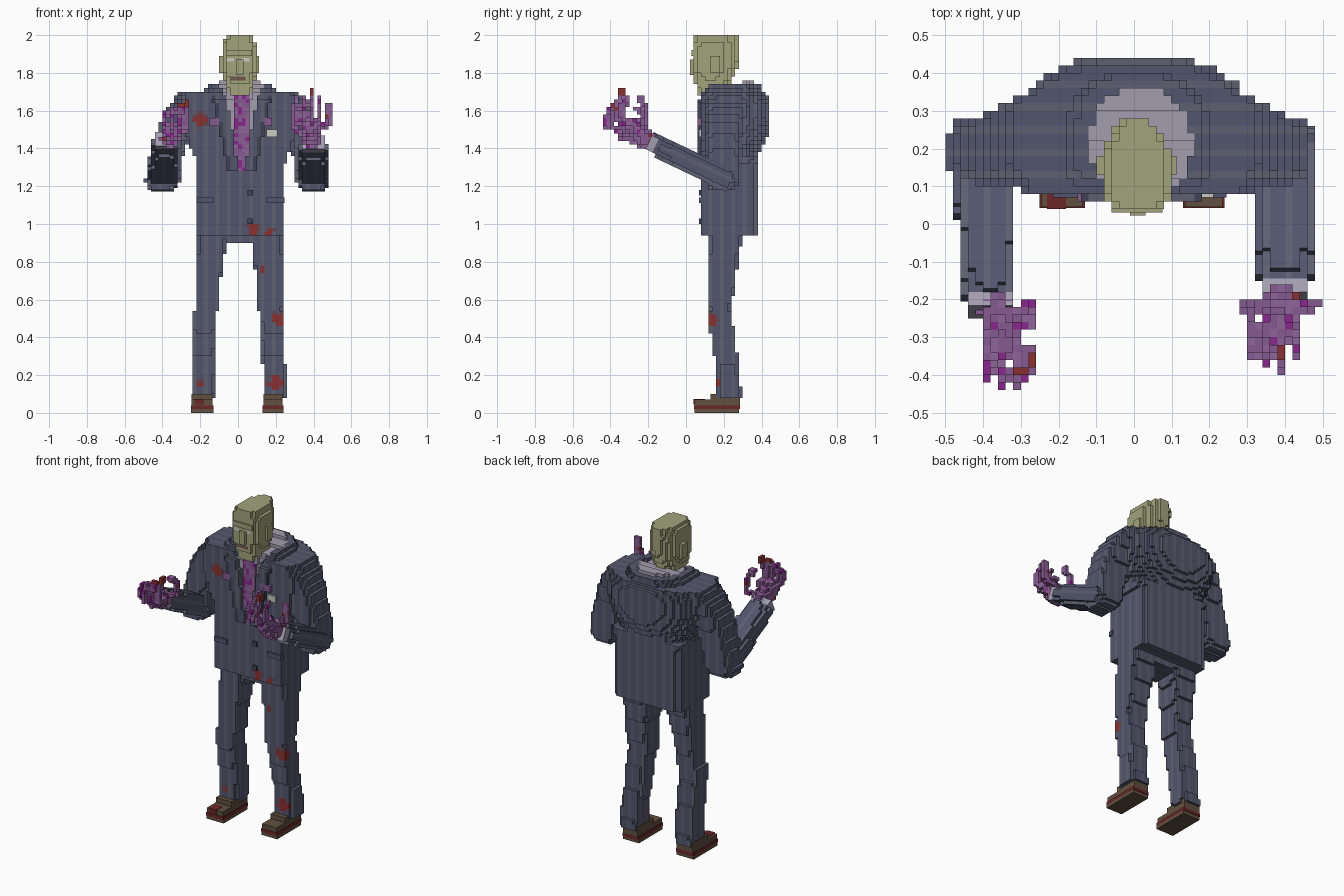
import bpy, random
from math import radians
from mathutils import Matrix, Vector

if "Cube" in bpy.data.objects:
    bpy.data.objects.remove(bpy.data.objects["Cube"])

random.seed(4)
S = 0.02  # voxel size
COL = dict(suit=(.085, .09, .15), stripe=(.11, .115, .165), skin=(.36, .37, .2), shirt=(.36, .34, .43),
           purple=(.24, .1, .28), bright=(.25, .02, .27), lilac=(.28, .13, .32), blood=(.25, .03, .03),
           stain=(.13, .06, .08), shoe=(.12, .08, .05), sole=(.15, .02, .02), mouth=(.16, .1, .07),
           white=(.6, .6, .55), dark=(.05, .055, .09))
MATS = {}
for key, c in COL.items():
    MATS[key] = bpy.data.materials.new(key)
    MATS[key].diffuse_color = (*c, 1)
NAMES = list(COL)
DIRS = {(1, 0, 0): [(1, 0, 0), (1, 1, 0), (1, 1, 1), (1, 0, 1)],
        (-1, 0, 0): [(0, 0, 0), (0, 0, 1), (0, 1, 1), (0, 1, 0)],
        (0, 1, 0): [(0, 1, 0), (0, 1, 1), (1, 1, 1), (1, 1, 0)],
        (0, -1, 0): [(0, 0, 0), (1, 0, 0), (1, 0, 1), (0, 0, 1)],
        (0, 0, 1): [(0, 0, 1), (1, 0, 1), (1, 1, 1), (0, 1, 1)],
        (0, 0, -1): [(0, 0, 0), (0, 1, 0), (1, 1, 0), (1, 0, 0)]}


def build(name, cells, matrix=Matrix()):
    """Mesh of the exposed voxel faces; cells maps (i, j, k) to a colour name."""
    index, faces, mats = {}, [], []
    for (i, j, k), col in cells.items():
        for d, corners in DIRS.items():
            if (i + d[0], j + d[1], k + d[2]) in cells:
                continue
            faces.append([index.setdefault((i + a, j + b, k + c), len(index)) for a, b, c in corners])
            pin = col == "suit" and (i if d[1] else j) % 3 == 0  # pinstripes
            mats.append(NAMES.index("stripe" if pin else col))
    me = bpy.data.meshes.new(name)
    me.from_pydata([matrix @ (Vector(v) * S) for v in index], [], faces)
    for n in NAMES:
        me.materials.append(MATS[n])
    me.polygons.foreach_set("material_index", mats)
    ob = bpy.data.objects.new(name, me)
    bpy.context.collection.objects.link(ob)
    return ob


def loft(sections, colour, front=6, back=lambda z: 6):
    """Voxels inside sections (z, x0, x1, y0, y1); front/back set the corner squareness."""
    cells = {}
    for k in range(round(sections[0][0] / S), round(sections[-1][0] / S)):
        z = (k + .5) * S
        for a, b in zip(sections, sections[1:]):
            if z <= b[0]:
                break
        t = max(0, min(1, (z - a[0]) / (b[0] - a[0])))
        x0, x1, y0, y1 = [p + (q - p) * t for p, q in zip(a[1:], b[1:])]
        for i in range(int(x0 / S) - 2, int(x1 / S) + 2):
            for j in range(int(y0 / S) - 2, int(y1 / S) + 2):
                x, y = (i + .5) * S, (j + .5) * S
                u, v = (2 * x - x0 - x1) / (x1 - x0), (2 * y - y0 - y1) / (y1 - y0)
                p = front if v < 0 else back(z)
                if abs(u) ** p + abs(v) ** p <= 1:
                    col = colour(x, y, z)
                    if col:
                        cells[i, j, k] = col
    return cells


def box(name, x0, x1, y0, y1, z0, z1, col):
    bpy.ops.mesh.primitive_cube_add(size=1, location=((x0 + x1) / 2, (y0 + y1) / 2, (z0 + z1) / 2))
    ob = bpy.context.object
    ob.name, ob.scale = name, (x1 - x0, y1 - y0, z1 - z0)
    ob.data.materials.append(MATS[col])


SPOTS = [(.22, .12, .49, .05), (.2, .16, .16, .05), (-.2, .16, .15, .03), (.08, .08, .97, .04),
         (.17, .08, .95, .03), (-.2, .1, 1.55, .045), (.13, .12, .76, .025)]


def suit(x, y, z):
    for sx, sy, sz, r in SPOTS:
        d = (Vector((x, y, z)) - Vector((sx, sy, sz))).length / r
        if d < random.uniform(.6, 1.1):
            return "blood" if d < .75 else "stain"
    return "suit"


# jacket with raised lapels, neck opening, recessed shirt and tie
def jacket_colour(x, y, z):
    if z > 1.68 and ((x - .017) / .135) ** 2 + ((y - .21) / .155) ** 2 < 1:
        return None
    if y < .14 and z > 1.28:
        off, w = abs(x - .02), .1 * (z - 1.28) / .45
        if off < .032 and off < w + .01 and z < 1.69:
            return None if y < .08 else random.choice(["purple", "purple", "bright", "lilac"])
        if off < w:
            return None if y < .1 else "shirt"
        if off < w + .07 and z < 1.68:
            return "dark" if off > w + .05 else suit(x, y, z)
    return None if y < .085 and z < 1.7 else suit(x, y, z)


build("jacket", loft([(.94, -.215, .25, .06, .375), (1.32, -.215, .25, .06, .375),
                      (1.4, -.25, .28, .06, .395), (1.46, -.28, .3, .06, .43),
                      (1.56, -.31, .32, .06, .45), (1.64, -.31, .32, .065, .45),
                      (1.7, -.29, .3, .08, .425), (1.705, -.18, .2, .09, .41), (1.74, -.14, .17, .12, .4)],
                     jacket_colour, 10, lambda z: 10 if z < 1.36 else 2.2))
for x0, x1, z, n in ((-.215, -.13, 1.11, "left"), (.15, .245, 1.11, "right")):
    box(n + "_pocket_flap", x0, x1, .07, .1, z, z + .03, "suit")
for z in (1.0, 1.15):
    box("jacket_button", .05, .08, .07, .1, z, z + .03, "dark")
box("pocket_square", .15, .21, .07, .1, 1.46, 1.5, "white")
for x0, x1 in ((.11, .18), (-.15, -.1)):
    box("lapel_flower", x0, x1, .06, .1, 1.52, 1.56, "purple")

# shirt collar, lower towards the front
build("shirt_collar", loft([(1.66, -.12, .155, .08, .36), (1.78, -.12, .155, .08, .36)],
                           lambda x, y, z: "shirt" if z < 1.7 + .22 * (y - .08) else None,
                           2.5, lambda z: 2.2))


# head: jaw, face and tapering skull
def skin(x, y, z):
    if y < .07 and 1.76 < z < 1.78 and abs(x) < .05:
        return "mouth"
    if y < .07 and 1.86 < z < 1.88 and .02 < abs(x - .005) < .06:
        return "white"
    return "skin"


build("head", loft([(1.66, -.06, .08, .09, .22), (1.7, -.06, .08, .06, .23), (1.76, -.07, .09, .045, .245),
                    (1.82, -.085, .1, .04, .27), (1.94, -.085, .1, .04, .285),
                    (1.97, -.075, .085, .04, .285), (2.0, -.06, .075, .045, .28)], skin, 4, lambda z: 1.8))
box("nose", -.01, .03, .022, .06, 1.79, 1.87, "skin")
box("brow", -.06, .075, .03, .06, 1.89, 1.92, "skin")
box("left_ear", -.1, -.06, .13, .18, 1.8, 1.89, "skin")
box("right_ear", .07, .112, .13, .18, 1.8, 1.89, "skin")

# trousers
build("trouser_seat", loft([(.9, -.05, .08, .12, .29), (.94, -.12, .15, .12, .3), (1.0, -.2, .24, .12, .31)], suit))
LEG = [(.08, -.25, -.13, .165, .295), (.26, -.245, -.125, .155, .28), (.5, -.24, -.12, .115, .245),
       (.53, -.235, -.115, .11, .24), (.54, -.225, -.1, .11, .24), (.66, -.22, -.1, .11, .255),
       (.88, -.215, -.065, .12, .29), (.96, -.215, -.065, .12, .31)]
build("left_leg", loft(LEG, suit))
build("right_leg", loft([(z, -b + .005, -a + .005 if z < .6 else -a + .02, c, d) for z, a, b, c, d in LEG], suit))

# shoes
for n, x0, x1 in (("left", -.25, -.13), ("right", .13, .24)):
    box(n + "_sole", x0, x1, .042, .285, .02, .04, "sole")
    box(n + "_outsole", x0, x1, .045, .28, 0, .02, "shoe")
    box(n + "_toe", x0 + .005, x1 - .005, .045, .2, .04, .07, "shoe")
    box(n + "_heel", x0 + .005, x1 - .005, .13, .285, .04, .1, "shoe")
box("left_shoe_stain", -.23, -.18, .04, .1, .045, .073, "sole")


# arms: upper sleeve hangs outward, forearm reaches forward and up (cx: wrist sideways drift)
for n, s, reach, cx in (("left", -1, .485, .02), ("right", 1, .43, 0)):
    sections = [(1.18, .34, .45, .13, .25), (1.22, .31, .475, .11, .28), (1.36, .29, .465, .11, .285),
                (1.46, .26, .435, .1, .29), (1.54, .24, .415, .1, .3), (1.62, .2, .37, .1, .33),
                (1.7, .16, .31, .11, .35)]
    if s < 0:
        sections = [(z, -b - (.02 if z < 1.3 else 0), -a, c, d) for z, a, b, c, d in sections]
    build(n + "_upper_sleeve", loft(sections, suit, 4, lambda z: 4))
    frame = Matrix.Translation((s * .4, .2, 1.243)) @ Matrix.Rotation(radians(64.5), 4, 'X')
    build(n + "_forearm_sleeve", loft([(-.06, -.065, .065, -.04, .05), (-.02, -.08, .08, -.07, .07),
                                       (.16, -.08 + cx / 3, .08 + cx / 3, -.07, .07),
                                       (reach - .04, -.07 + cx, .07 + cx, -.045, .05)],
                                      suit, 3, lambda z: 3), frame)
    build(n + "_shirt_cuff", loft([(reach - .04, -.065 + cx, .065 + cx, -.045, .045),
                                   (reach, -.06 + cx, .06 + cx, -.04, .045)],
                                  lambda x, y, z: "shirt", 4, lambda z: 4), frame)


# hands: voxel trails for palm and curled fingers
def trail(cells, points, r):
    for a, b in zip(points, points[1:]):
        a, b = Vector(a), Vector(b)
        for t in range(13):
            p = a.lerp(b, t / 12) / S
            m = int(r / S) + 1
            for d in ((i, j, k) for i in range(-m, m + 1) for j in range(-m, m + 1) for k in range(-m, m + 1)):
                c = tuple(int(p[q] // 1) + d[q] for q in range(3))
                if (Vector(c) + Vector((.5, .5, .5)) - p).length * S <= r and c not in cells:
                    cells[c] = random.choice(["purple"] * 6 + ["lilac"] * 3 + ["bright"])


def hand(name, wrist, palm, fingers):
    cells = {}
    trail(cells, [wrist, palm], .05)
    for f in fingers:
        trail(cells, f, .0165)
    top = max(c[2] for c in cells)
    for c in cells:
        if c[2] > top - 2 or random.random() < .02:
            cells[c] = "blood"
    build(name, cells)


hand("left_hand", (-.36, -.23, 1.45), (-.35, -.32, 1.49),
     [[(x, -.33, 1.5), (x, -.38 - e, 1.51), (x, -.395 - e, 1.56), (x + .01, -.36 - e, 1.6 + h)]
      for x, e, h in ((-.39, .01, -.01), (-.35, .035, .01), (-.31, .03, .03), (-.28, 0, .04))]
     + [[(-.32, -.23, 1.47), (-.27, -.21, 1.5), (-.265, -.22, 1.56), (-.28, -.26, 1.61)]])
hand("right_hand", (.39, -.2, 1.44), (.38, -.28, 1.52),
     [[(x, -.28, 1.53), (x, -.32 - e, 1.55), (x, -.34 - e, 1.61), (x, -.3 - e, 1.64 + h)]
      for x, e, h in ((.32, 0, 0), (.355, .02, .03), (.39, .035, .07), (.43, .01, .02))]
     + [[(.42, -.22, 1.5), (.475, -.215, 1.53), (.48, -.215, 1.63)],
        [(.34, -.22, 1.47), (.285, -.22, 1.52), (.29, -.22, 1.6), (.31, -.24, 1.66)]])

for m in bpy.data.materials:
    if m.users and not m.is_grease_pencil:
        m.use_nodes = True
        m.node_tree.nodes["Principled BSDF"].inputs["Base Color"].default_value = m.diffuse_color
